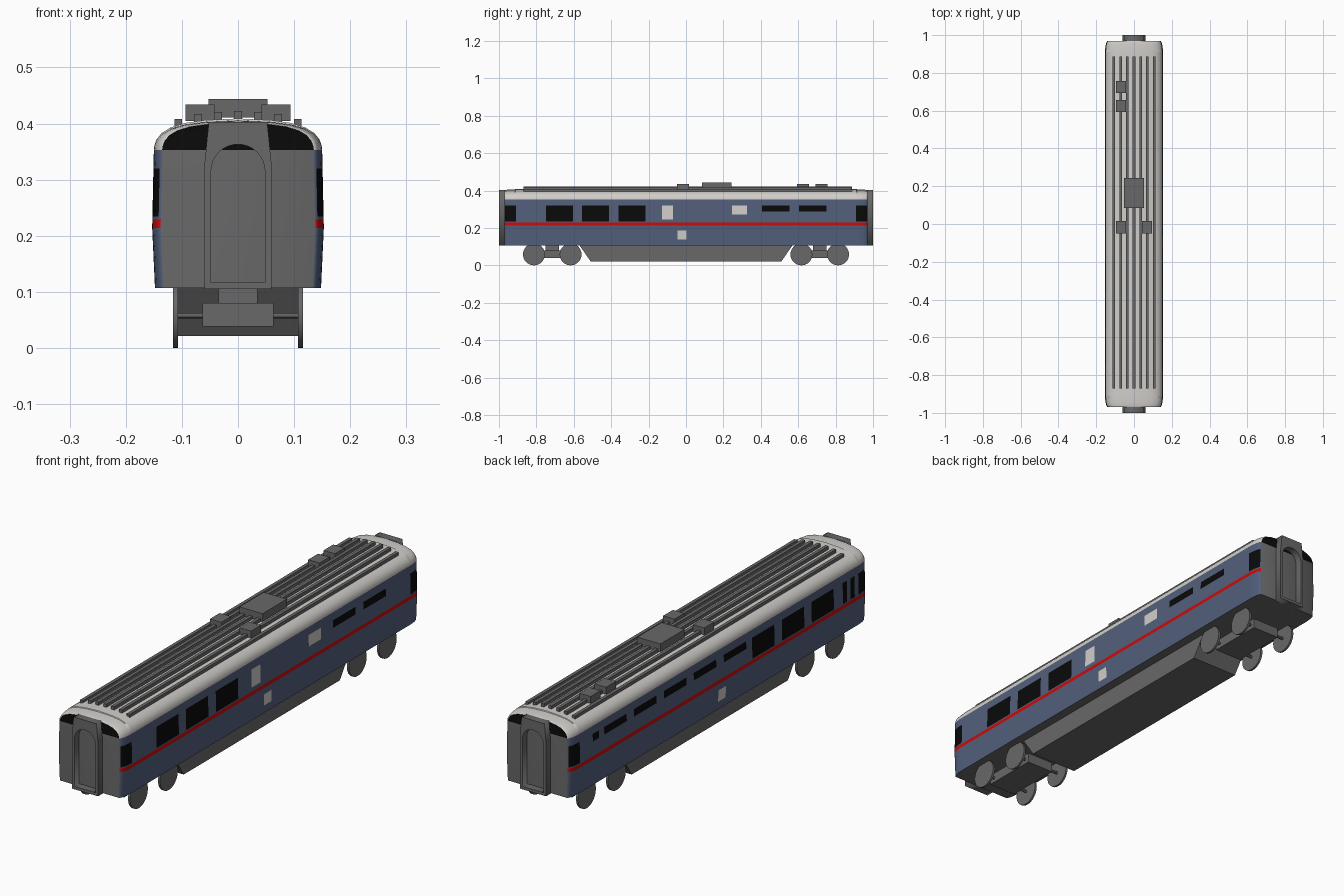
import bpy, bmesh, math

if "Cube" in bpy.data.objects:
    bpy.data.objects.remove(bpy.data.objects["Cube"])


def material(name, r, g, b):
    m = bpy.data.materials.new(name)
    m.diffuse_color = (r, g, b, 1)
    m.use_nodes = True
    m.node_tree.nodes["Principled BSDF"].inputs["Base Color"].default_value = m.diffuse_color
    return m


BLUE, ROOF, RED, BLACK, GREY = range(5)
MATS = [material("coach blue", 0.085, 0.115, 0.2),
        material("roof off white", 0.64, 0.62, 0.59),
        material("stripe red", 0.62, 0.003, 0.003),
        material("window black", 0.003, 0.003, 0.003),
        material("underframe grey", 0.14, 0.14, 0.14)]


def finish(name, bm, mats, angle=30):
    bmesh.ops.recalc_face_normals(bm, faces=bm.faces)
    me = bpy.data.meshes.new(name)
    bm.to_mesh(me)
    bm.free()
    for m in mats:
        me.materials.append(m)
    ob = bpy.data.objects.new(name, me)
    bpy.context.collection.objects.link(ob)
    bpy.ops.object.select_all(action='DESELECT')
    ob.select_set(True)
    bpy.context.view_layer.objects.active = ob
    bpy.ops.object.shade_smooth_by_angle(angle=math.radians(angle))
    return ob


def box(name, x0, x1, y0, y1, z0, z1, bottom_cut=0.0):
    """Box; bottom_cut pulls the bottom ends inwards along y."""
    bm = bmesh.new()
    bmesh.ops.create_cube(bm, size=1)
    for v in bm.verts:
        low = v.co.z < 0
        cut = bottom_cut if low else 0
        v.co = (x1 if v.co.x > 0 else x0,
                y1 - cut if v.co.y > 0 else y0 + cut,
                z0 if low else z1)
    return finish(name, bm, [MATS[GREY]])


def cylinder(name, r, x0, x1, y, z, sides):
    """Cylinder lying along x."""
    bm = bmesh.new()
    bmesh.ops.create_cone(bm, cap_ends=True, segments=sides, radius1=r, radius2=r, depth=x1 - x0)
    for v in bm.verts:
        a, b, c = v.co
        v.co = ((x0 + x1) / 2 + c, y + a, z + b)
    return finish(name, bm, [MATS[GREY]])


# --- painted rectangles on the sides: (y0, y1, z0, z1, colour)
LO, HI, SLIM = 0.234, 0.32, 0.289
ends = [(s * 0.939 - 0.029, s * 0.939 + 0.029, LO, HI, BLACK) for s in (-1, 1)]
tall = [(y, y + 0.145, LO, HI, BLACK) for y in (-0.749, -0.556, -0.361)]
low_panel = [(-0.045, 0.004, 0.139, 0.187, ROOF)]
right = ends + tall + low_panel + [(y, y + 0.147, SLIM, HI, BLACK) for y in (0.406, 0.603)] + [
    (-0.128, -0.07, 0.246, HI, ROOF), (0.246, 0.326, 0.273, HI, ROOF)]
left = ends + tall + low_panel + [
    (y, y + 0.147, SLIM, HI, BLACK) for y in (-0.178, 0.018, 0.213, 0.408, 0.603)] + [
    (0.785, 0.825, SLIM, HI, BLACK), (-0.835, -0.808, LO, HI, BLACK), (-0.885, -0.858, LO, HI, BLACK)]

# --- body shell: one cross-section lofted along the car
END = 0.97
side_z = [0.107, 0.139, 0.187, 0.214, 0.229, LO, 0.246, 0.273, SLIM, HI, 0.353]


def side_x(z):
    if z < 0.215:
        return 0.148 + 0.005 * (z - 0.107) / 0.108
    return 0.153 - 0.003 * (z - 0.215) / 0.138


half = [(side_x(z), z) for z in side_z] + [(0.149, 0.361), (0.145, 0.372), (0.136, 0.383),
                                           (0.12, 0.393), (0.095, 0.401), (0.06, 0.406), (0, 0.409)]
profile = half + [(-x, z) for x, z in half[-2::-1]]

stations = {-0.912, -0.914, 0.912, 0.914}
for p in right + left:
    stations.update(round(y, 4) for y in p[:2])
for t in (0.3, 0.6, 0.8, 0.92, 1):
    stations.update((0.91 + 0.06 * t, -0.91 - 0.06 * t))
stations = sorted(stations)

bm = bmesh.new()
rings = []
for y in stations:
    t = min(1, max(0, (abs(y) - 0.91) / 0.06))
    d = 0.015 * (1 - math.sqrt(1 - t * t))        # rounded corner inset
    step = 0.003 if abs(y) > 0.913 else 0          # lower roof cap at each end
    ring = []
    for x, z in profile:
        if z > 0.353:
            z -= (step + d * 0.3) * (z - 0.353) / 0.055
        ring.append(bm.verts.new((x * (1 - d / 0.152), y, z)))
    rings.append(ring)
n = len(profile)
for a, b in zip(rings, rings[1:]):
    for i in range(n):
        j = (i + 1) % n
        f = bm.faces.new((a[i], a[j], b[j], b[i]))
        c = f.calc_center_median()
        if j == 0:
            f.material_index = GREY
        elif c.z > 0.353:
            f.material_index = ROOF
        elif 0.214 < c.z < 0.229:
            f.material_index = RED
        else:
            for y0, y1, z0, z1, col in (right if c.x > 0 else left):
                if y0 < c.y < y1 and z0 < c.z < z1:
                    f.material_index = col
k = len(side_z) - 1
for ring in (rings[0], rings[-1]):                 # grey end wall, dark arch above
    bm.faces.new(ring[:k + 1] + ring[n - k - 1:]).material_index = GREY
    bm.faces.new(ring[k:n - k]).material_index = BLACK
finish("coach_body", bm, MATS)

# --- gangway frames with an arched opening
outer = [(-0.06, 0.105), (0.06, 0.105), (0.06, 0.325), (0.052, 0.403), (-0.052, 0.403), (-0.06, 0.325)]
arch = [(-0.048, 0.117), (0.048, 0.117)] + [
    (0.048 * math.cos(math.pi * i / 16), 0.315 + 0.048 * math.sin(math.pi * i / 16)) for i in range(17)]
for s, label in ((-1, "front"), (1, "back")):
    cu = bpy.data.curves.new(label + "_gangway", 'CURVE')
    cu.dimensions = '2D'
    cu.fill_mode = 'BOTH'
    cu.extrude = 0.016
    for pts in (outer, arch):
        sp = cu.splines.new('POLY')
        sp.points.add(len(pts) - 1)
        for p, (x, z) in zip(sp.points, pts):
            p.co = (x, z, 0, 1)
        sp.use_cyclic_u = True
    cu.materials.append(MATS[GREY])
    ob = bpy.data.objects.new(label + "_gangway", cu)
    bpy.context.collection.objects.link(ob)
    ob.rotation_euler.x = math.pi / 2
    ob.location.y = s * 0.984
    bpy.ops.object.select_all(action='DESELECT')
    ob.select_set(True)
    bpy.context.view_layer.objects.active = ob
    bpy.ops.object.convert(target='MESH')

# --- roof ribs, following the roof curve
for i, top in enumerate((0.408, 0.417, 0.421, 0.422, 0.421, 0.417, 0.408)):
    x = (i - 3) * 0.0355
    box(f"roof_rib_{i + 1}", x - 0.007, x + 0.007, -0.87, 0.888, top - 0.025, top)

# --- roof equipment boxes
box("roof_unit_large", -0.053, 0.053, 0.085, 0.243, 0.411, 0.444)
for i, (x, y) in enumerate(((-0.068, -0.017), (0.068, -0.017), (-0.068, 0.625), (-0.068, 0.725))):
    box(f"roof_unit_small_{i + 1}", x - 0.026, x + 0.026, y - 0.032, y + 0.032, 0.405, 0.434)

# --- equipment skirt under the floor
box("underfloor_skirt", -0.109, 0.109, -0.57, 0.57, 0.021, 0.108, 0.06)

# --- bogies
for s, label in ((-1, "front"), (1, "back")):
    yc = s * 0.715
    box(label + "_bogie_frame", -0.063, 0.063, yc - 0.12, yc + 0.12, 0.038, 0.08)
    box(label + "_bogie_pivot", -0.035, 0.035, yc - 0.035, yc + 0.035, 0.078, 0.108)
    for dy in (-0.098, 0.098):
        cylinder(label + "_axle", 0.006, -0.108, 0.108, yc + dy, 0.0585, 12)
        for sx in (-1, 1):
            cylinder(label + "_wheel", 0.0585, sx * 0.1115 - 0.0045, sx * 0.1115 + 0.0045,
                     yc + dy, 0.0585, 32)
